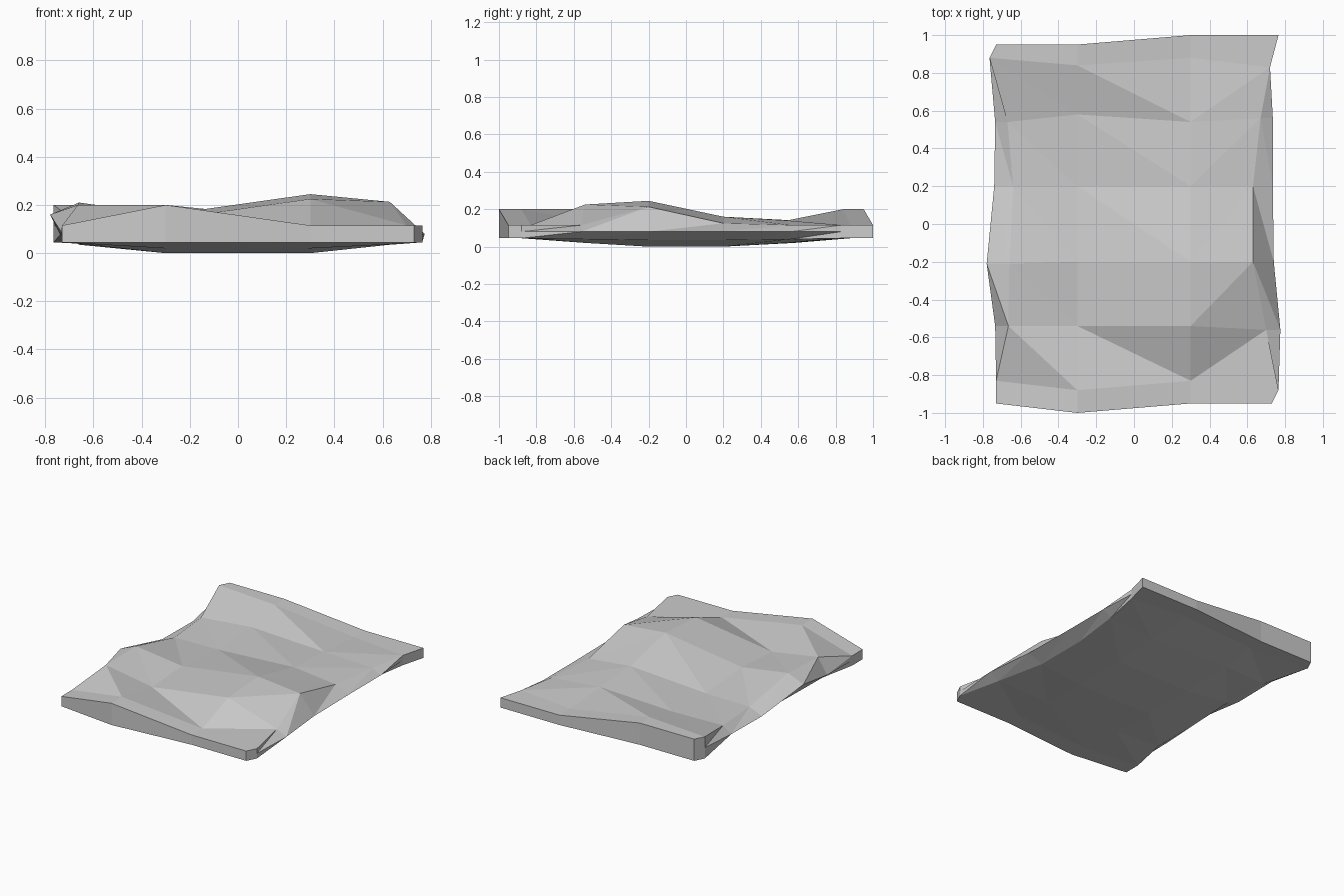
import bpy
import bmesh

old_cube = bpy.data.objects.get("Cube")
if old_cube:
    bpy.data.objects.remove(old_cube, do_unlink=True)

# One plain stone colour
stone = bpy.data.materials.new("stone_grey")
stone.use_nodes = True
grey = (0.6, 0.6, 0.6, 1)
stone.diffuse_color = grey
stone.node_tree.nodes["Principled BSDF"].inputs["Base Color"].default_value = grey

INNER_X = 0.3


def cross_section(ys, edge_x, heights, keel, rim=None):
    """Ring of points: four on top, right rim, four below, left rim."""
    left, right = edge_x
    xs = (left, -INNER_X, INNER_X, right)
    edge_keel, mid_keel = keel
    depths = (edge_keel, mid_keel, mid_keel, edge_keel)
    top = list(zip(xs, ys, heights))
    bottom = list(zip(xs, ys, depths))
    if rim is None:
        # Vertical wall: the rim point lies halfway up the side
        rim = [(x, (heights[i] + edge_keel) / 2) for x, i in ((left, 0), (right, -1))]
    (rim_left, z_left), (rim_right, z_right) = rim
    return (top + [(rim_right, ys[-1], z_right)]
            + bottom[::-1] + [(rim_left, ys[0], z_left)])


END_KEEL = (0.045, 0.045)
NEAR_KEEL = (0.04, 0.02)
MID_KEEL = (0.035, 0)

# Cross-sections from front to back
sections = [
    cross_section((-0.95, -1, -0.95, -0.95), (-0.73, 0.73),
                  (0.115, 0.2, 0.115, 0.115), END_KEEL),
    cross_section((-0.83, -0.88, -0.83, -0.88), (-0.73, 0.765),
                  (0.115, 0.2, 0.115, 0.115), END_KEEL),
    cross_section((-0.54, -0.54, -0.54, -0.56), (-0.665, 0.7),
                  (0.2, 0.14, 0.225, 0.115), NEAR_KEEL,
                  ((-0.735, 0.09), (0.775, 0.08))),
    cross_section((-0.21, -0.2, -0.2, -0.2), (-0.66, 0.63),
                  (0.21, 0.16, 0.245, 0.213), MID_KEEL,
                  ((-0.78, 0.16), (0.74, 0.08))),
    cross_section((0.2, 0.2, 0.2, 0.2), (-0.64, 0.63),
                  (0.12, 0.125, 0.16, 0.125), MID_KEEL,
                  ((-0.74, 0.08), (0.735, 0.08))),
    cross_section((0.54, 0.58, 0.54, 0.56), (-0.67, 0.67),
                  (0.125, 0.14, 0.14, 0.115), NEAR_KEEL,
                  ((-0.735, 0.08), (0.735, 0.08))),
    cross_section((0.88, 0.84, 0.88, 0.83), (-0.765, 0.72),
                  (0.2, 0.2, 0.115, 0.115), END_KEEL),
    cross_section((0.95, 0.95, 1, 1), (-0.73, 0.765),
                  (0.2, 0.2, 0.115, 0.115), END_KEEL),
]

bm = bmesh.new()
rings = [[bm.verts.new(p) for p in ring] for ring in sections]
count = len(rings[0])

# Skin between neighbouring sections, split into chiselled triangles
for front, back in zip(rings, rings[1:]):
    for i in range(count):
        j = (i + 1) % count
        a, b, c, d = front[i], front[j], back[j], back[i]
        if i == 2:
            triangles = ((a, b, c), (a, c, d))
        else:
            triangles = ((a, b, d), (b, c, d))
        for triangle in triangles:
            bm.faces.new(triangle)

# Front and back walls, each in three panels
for ring in (rings[0], rings[-1]):
    for panel in ((0, 1, 7, 8, 9), (1, 2, 6, 7), (2, 3, 4, 5, 6)):
        bm.faces.new([ring[i] for i in panel])

bmesh.ops.recalc_face_normals(bm, faces=bm.faces)
mesh = bpy.data.meshes.new("stone_slab")
bm.to_mesh(mesh)
bm.free()
mesh.materials.append(stone)
slab = bpy.data.objects.new("stone_slab", mesh)
bpy.context.collection.objects.link(slab)
